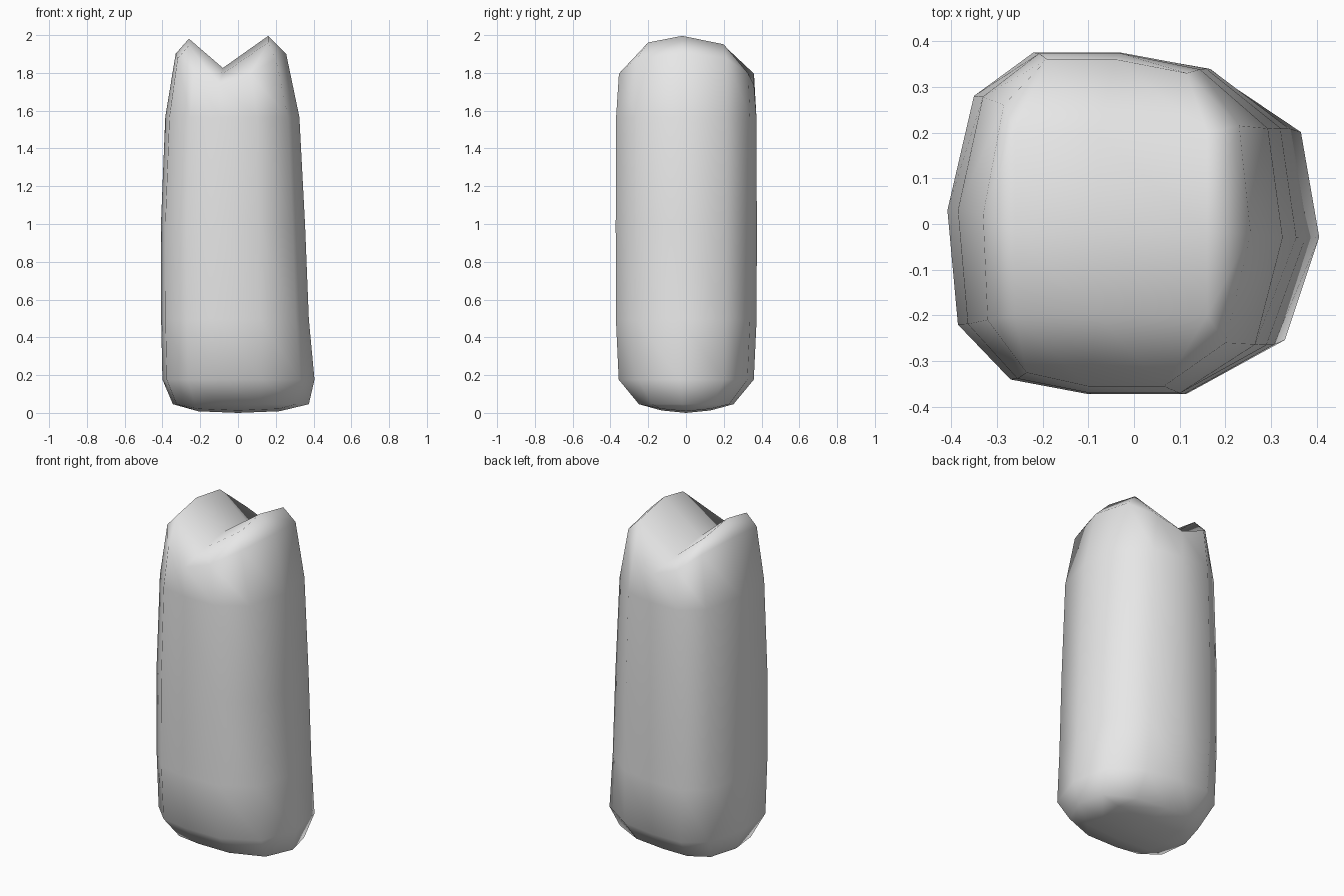
import bpy, bmesh

cube = bpy.data.objects.get("Cube")
if cube:
    bpy.data.objects.remove(cube, do_unlink=True)

# One flat colour
grey = bpy.data.materials.new("plain grey")
grey.use_nodes = True
colour = (0.8, 0.8, 0.8, 1)
grey.diffuse_color = colour
grey.node_tree.nodes["Principled BSDF"].inputs["Base Color"].default_value = colour

# Body outline, three points per side: back, right, front, left
OUTLINE = [(-.22, .375), (-.03, .375), (.18, .34), (.365, .21), (.405, -.03), (.33, -.265),
           (.125, -.372), (-.1, -.372), (-.27, -.34), (-.385, -.22), (-.408, .03), (-.35, .28)]
RIM = [(-.19, .36), (-.04, .36), (.115, .33), (.23, .215), (.255, -.02), (.2, -.26),
       (.065, -.355), (-.1, -.355), (-.235, -.325), (-.32, -.21), (-.33, .02), (-.285, .26)]
RIM_Z = [1.8, 1.74, 1.8, 1.88, 1.905, 1.88] * 2

bm = bmesh.new()


def ring(z, left, right, depth):
    """Outline stretched to the given left, right and depth extents."""
    return [bm.verts.new((x * (right / .405 if x > 0 else left / .408), y * depth / .373, z))
            for x, y in OUTLINE]


def cap(loop, grid):
    """Close a 12-point loop with a 3 x 3 grid, rows running back to front."""
    sides = [grid[0], [row[2] for row in grid], grid[2][::-1], [row[0] for row in grid][::-1]]
    for s, side in enumerate(sides):
        for k in range(2):
            i = s * 3 + k
            bm.faces.new((loop[i], loop[i + 1], side[k + 1], side[k]))
        bm.faces.new((loop[s * 3 + 2], loop[(s * 3 + 3) % 12], side[2]))
    for r in range(2):
        for c in range(2):
            bm.faces.new((grid[r][c], grid[r][c + 1], grid[r + 1][c + 1], grid[r + 1][c]))


# Tapered walls
rings = [ring(*r) for r in ((.05, .345, .375, .25), (.18, .4, .405, .357), (.5, .407, .375, .372),
                            (1, .408, .355, .373), (1.57, .385, .325, .371))]
rings.append([bm.verts.new((x, y, z)) for (x, y), z in zip(RIM, RIM_Z)])
for low, high in zip(rings, rings[1:]):
    for i in range(12):
        j = (i + 1) % 12
        bm.faces.new((low[i], low[j], high[j], high[i]))

# Rounded underside
cap(rings[0], [[bm.verts.new((x, y, 0.004 + abs(x) * .04 + abs(y) * .1)) for x in (-.21, 0, .22)]
               for y in (.13, 0, -.13)])

# Two crests with a valley between them
crests = [(.2, 1.95, 1.8, 1.955), (-.02, 1.985, 1.83, 2), (-.2, 1.95, 1.8, 1.965)]
cap(rings[-1], [[bm.verts.new((x, y, z)) for x, z in zip((-.26, -.08, .16), heights)]
                for y, *heights in crests])

bmesh.ops.recalc_face_normals(bm, faces=bm.faces)
low = min(v.co.z for v in bm.verts)
bmesh.ops.translate(bm, verts=bm.verts, vec=(0, 0, -low))
for face in bm.faces:
    face.smooth = True
mesh = bpy.data.meshes.new("notched_body")
bm.to_mesh(mesh)
bm.free()
mesh.materials.append(grey)
body = bpy.data.objects.new("notched_body", mesh)
bpy.context.collection.objects.link(body)
